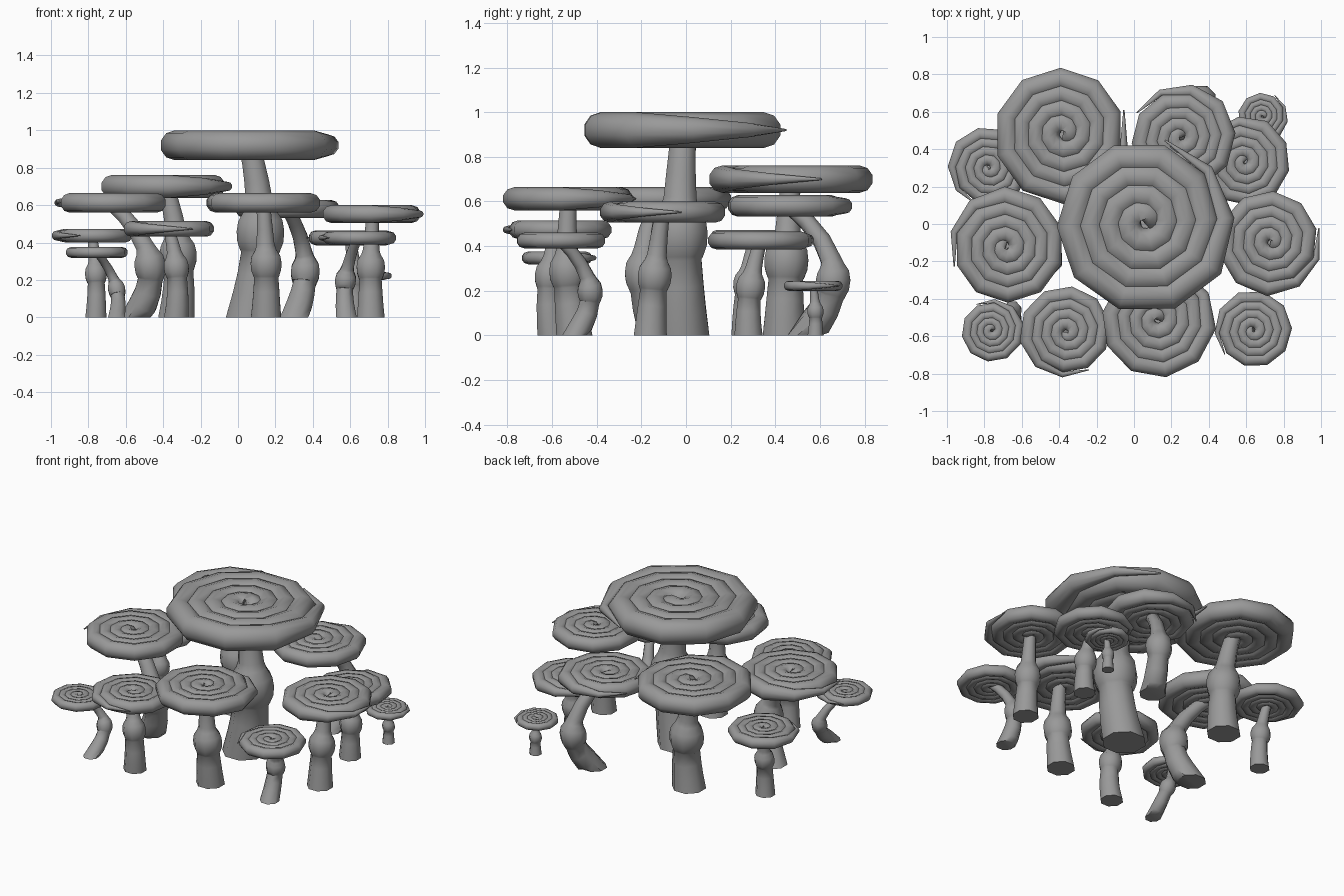
import bpy, bmesh
from math import cos, sin, pi, radians
from mathutils import Vector

if "Cube" in bpy.data.objects:
    bpy.data.objects.remove(bpy.data.objects["Cube"])

grey = bpy.data.materials.new("plain_grey")
grey.use_nodes = True
COLOUR = (0.32, 0.32, 0.32, 1)
grey.diffuse_color = COLOUR
grey.node_tree.nodes["Principled BSDF"].inputs["Base Color"].default_value = COLOUR


def tube(name, path, radii, sides, side_axis, upright_start=False):
    """Sweep a round section of varying radius along a path and close both ends."""
    bm = bmesh.new()
    rings = []
    last = len(path) - 1
    for i, (p, r) in enumerate(zip(path, radii)):
        tangent = (path[min(i + 1, last)] - path[max(i - 1, 0)]).normalized()
        if upright_start and i == 0:
            tangent = Vector((0, 0, 1))
        u = side_axis.cross(tangent).normalized()
        v = tangent.cross(u)
        angles = [2 * pi * (k + 0.5) / sides for k in range(sides)]
        rings.append([bm.verts.new(p + r * (cos(a) * u + sin(a) * v)) for a in angles])
    for a, b in zip(rings, rings[1:]):
        for k in range(sides):
            n = (k + 1) % sides
            bm.faces.new((a[k], a[n], b[n], b[k]))
    bm.faces.new(rings[0][::-1])
    bm.faces.new(rings[-1])
    bmesh.ops.recalc_face_normals(bm, faces=bm.faces)
    mesh = bpy.data.meshes.new(name)
    bm.to_mesh(mesh)
    bm.free()
    mesh.materials.append(grey)
    obj = bpy.data.objects.new(name, mesh)
    bpy.context.collection.objects.link(obj)
    bpy.ops.object.select_all(action="DESELECT")
    obj.select_set(True)
    bpy.context.view_layer.objects.active = obj
    bpy.ops.object.shade_smooth_by_angle(angle=radians(50))
    return obj


def cap(name, x, y, z, r, tail):
    """Flat cap: one thick coil, ten corners per turn, ending in a tapered tail."""
    per_turn, turns = 10, 4.3
    steps = int(per_turn * turns)
    thick = 0.168 * r
    path, radii = [], []
    for i in range(steps + 1):
        t = i / steps
        a = radians(tail) - 2 * pi * (steps - i) / per_turn
        dist = r * (0.04 + 0.81 * t)
        path.append(Vector((dist * cos(a), dist * sin(a), 0)))
        taper = min(1, (steps - i) / 3 + 0.06, 0.6 + i / 5)
        radii.append(thick * taper)
    # Centre the coil on its outline and fit it to the wanted radius
    low = [min(p[k] - q for p, q in zip(path, radii)) for k in (0, 1)]
    high = [max(p[k] + q for p, q in zip(path, radii)) for k in (0, 1)]
    mid = Vector(((low[0] + high[0]) / 2, (low[1] + high[1]) / 2, 0))
    fit = 4 * r / (high[0] - low[0] + high[1] - low[1])
    path = [(p - mid) * fit + Vector((x, y, z)) for p in path]
    tube(name, path, radii, 10, Vector((0, 0, 1)))


def stem(name, base, bulb, top, rb):
    """Curved stalk through base, bulb and top, swelling at the bulb."""
    def at(z):
        b, t = bulb[2], top[2]
        w0 = (z - b) * (z - t) / (b * t)
        w1 = z * (z - t) / (b * (b - t))
        w2 = z * (z - b) / (t * (t - b))
        return Vector((*[base[k] * w0 + bulb[k] * w1 + top[k] * w2 for k in (0, 1)], z))

    zb, zt = bulb[2], top[2]
    low, high = zb - 0.85 * rb, zb + 1.1 * rb
    profile = [(0, 0.98), (low / 3, 0.9), (low * 2 / 3, 0.84), (low, 0.78)]
    profile += [(zb + h * rb, w) for h, w in
                ((-0.75, 0.84), (-0.4, 0.97), (0, 1), (0.4, 0.93), (0.8, 0.68))]
    profile += [(high + (zt - high) * f, w) for f, w in
                ((0, 0.58), (0.35, 0.52), (0.7, 0.47), (1, 0.45))]
    tube(name, [at(z) for z, w in profile], [w * rb for z, w in profile],
         8, Vector((0, 1, 0)), True)


# Cap centre and radius, tail angle, base of stem, bulb of stem
mushrooms = {
    "centre":           ((0.06, -0.01, 0.92, 0.475), 75, (0.06, -0.02), (0.12, -0.03, 0.46)),
    "back_right":       ((-0.385, 0.47, 0.70, 0.367), 20, (-0.33, 0.44), (-0.32, 0.45, 0.34)),
    "back_left":        ((0.265, 0.465, 0.58, 0.286), 150, (0.30, 0.53), (0.36, 0.66, 0.25)),
    "rear_left":        ((0.60, 0.335, 0.425, 0.24), 170, (0.62, 0.28), (0.62, 0.29, 0.22)),
    "tiny_left":        ((0.69, 0.57, 0.222, 0.135), 60, (0.69, 0.58), (0.69, 0.58, 0.11)),
    "rear_right":       ((-0.78, 0.31, 0.437, 0.215), 250, (-0.76, 0.26), (-0.76, 0.27, 0.235)),
    "right":            ((-0.68, -0.11, 0.612, 0.312), 200, (-0.55, -0.12), (-0.47, -0.19, 0.28)),
    "left":             ((0.72, -0.105, 0.552, 0.282), 15, (0.71, -0.16), (0.71, -0.14, 0.27)),
    "front_small":      ((-0.755, -0.57, 0.347, 0.17), 120, (-0.65, -0.60), (-0.65, -0.46, 0.155)),
    "front_right":      ((-0.37, -0.575, 0.473, 0.248), 300, (-0.33, -0.60), (-0.33, -0.61, 0.27)),
    "front_middle":     ((0.135, -0.525, 0.612, 0.308), 100, (0.15, -0.50), (0.15, -0.53, 0.29)),
    "front_left":       ((0.64, -0.56, 0.425, 0.208), 220, (0.58, -0.50), (0.575, -0.43, 0.20)),
}

for place, ((x, y, z, r), tail, base, bulb) in mushrooms.items():
    cap(place + "_cap", x, y, z, r, tail)
    stem(place + "_stem", base, bulb, (x, y, z), 0.29 * r)
